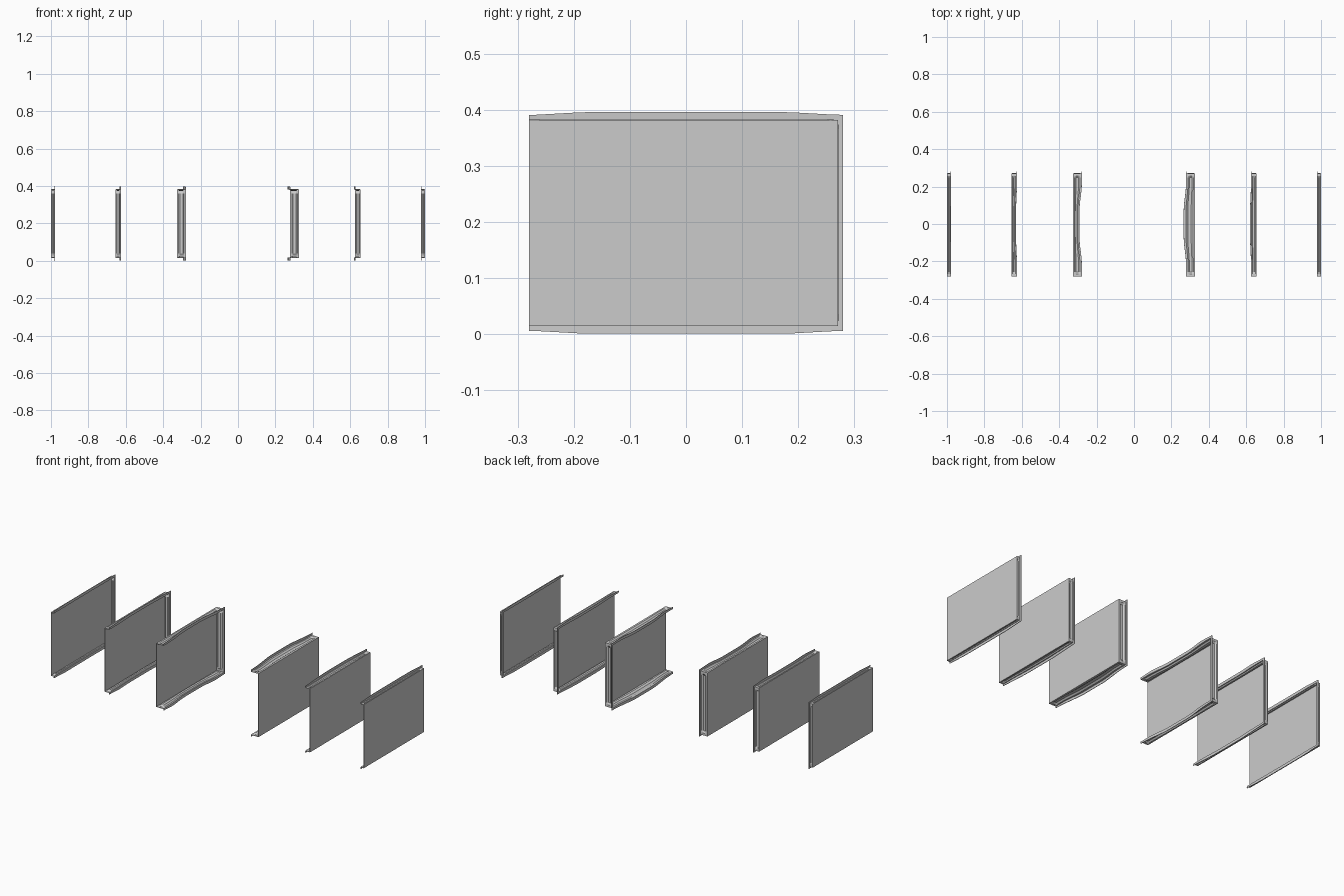
import bpy, bmesh, math

if "Cube" in bpy.data.objects:
    bpy.data.objects.remove(bpy.data.objects["Cube"])

Y0, Y1, Z0, Z1 = -0.28, 0.27, 0.016, 0.381   # plate outline, open at the front


def wave(y):
    # 1 in the middle of the long edge, easing to 0 at both ends
    t = min(max((0.22 - abs(y)) / 0.15, 0), 1)
    return t * t * (3 - 2 * t)


def lip_width(y):
    t = min(max((0.27 - abs(y)) / 0.09, 0), 1)
    return 0.010 + 0.005 * t


def stations():
    # path round the three walls: y, z, outward direction, wave, recess, lip width
    ys = [-0.28, -0.268, -0.258, -0.22, -0.195, -0.17, -0.145, -0.12, -0.095, -0.07,
          0.07, 0.095, 0.12, 0.145, 0.17, 0.195, 0.22, 0.248, 0.258]

    def recess(y):
        return 1 if -0.26 < y < 0.25 else 0

    out = [(y, Z0, (0, -1), wave(y), recess(y), lip_width(y)) for y in ys]
    out.append((Y1, Z0, (1, -1), 0, 0, 0.010))
    for z, r in [(0.028, 0), (0.038, 1), (0.359, 1), (0.369, 0)]:
        out.append((Y1, z, (1, 0), 0, r, 0.010))
    out.append((Y1, Z1, (1, 1), 0, 0, 0.010))
    out += [(y, Z1, (0, 1), wave(y), recess(y), lip_width(y)) for y in reversed(ys)]
    return out


def tray(name, x_plate, x_edge, bend):
    bm = bmesh.new()
    depth = x_edge - x_plate
    sink = min(0.007, abs(depth) * 0.2)
    rows = []
    for y, z, (oy, oz), w, r, lip in stations():
        d = depth + bend * w
        # wall with a pressed-in panel, then an outward lip
        profile = [(0, 0), (0.18, 0), (0.34, -sink * r), (0.66, -sink * r),
                   (0.82, 0), (1, 0), (1, lip)]
        rows.append([bm.verts.new((x_plate + d * t, y + oy * o, z + oz * o))
                     for t, o in profile])
    for a, b in zip(rows, rows[1:]):
        for i in range(len(a) - 1):
            bm.faces.new((a[i], a[i + 1], b[i + 1], b[i]))
    # flat plate closes the outer side
    bm.faces.new([r[0] for r in rows])
    bmesh.ops.recalc_face_normals(bm, faces=bm.faces)
    me = bpy.data.meshes.new(name)
    bm.to_mesh(me)
    bm.free()
    ob = bpy.data.objects.new(name, me)
    bpy.context.collection.objects.link(ob)
    mod = ob.modifiers.new("sheet_thickness", 'SOLIDIFY')
    mod.thickness = 0.003
    mod.offset = 0
    return ob


# three depths of tray, each with a facing partner; the wavy edges interlock
for label, plate, edge, bend in [("shallow", 0.9985, 0.980, 0.001),
                                 ("medium", 0.655, 0.627, 0.005),
                                 ("deep", 0.326, 0.280, 0.013)]:
    tray(label + "_left_tray", -plate, -edge, -bend)
    tray(label + "_right_tray", plate, edge, -bend)
